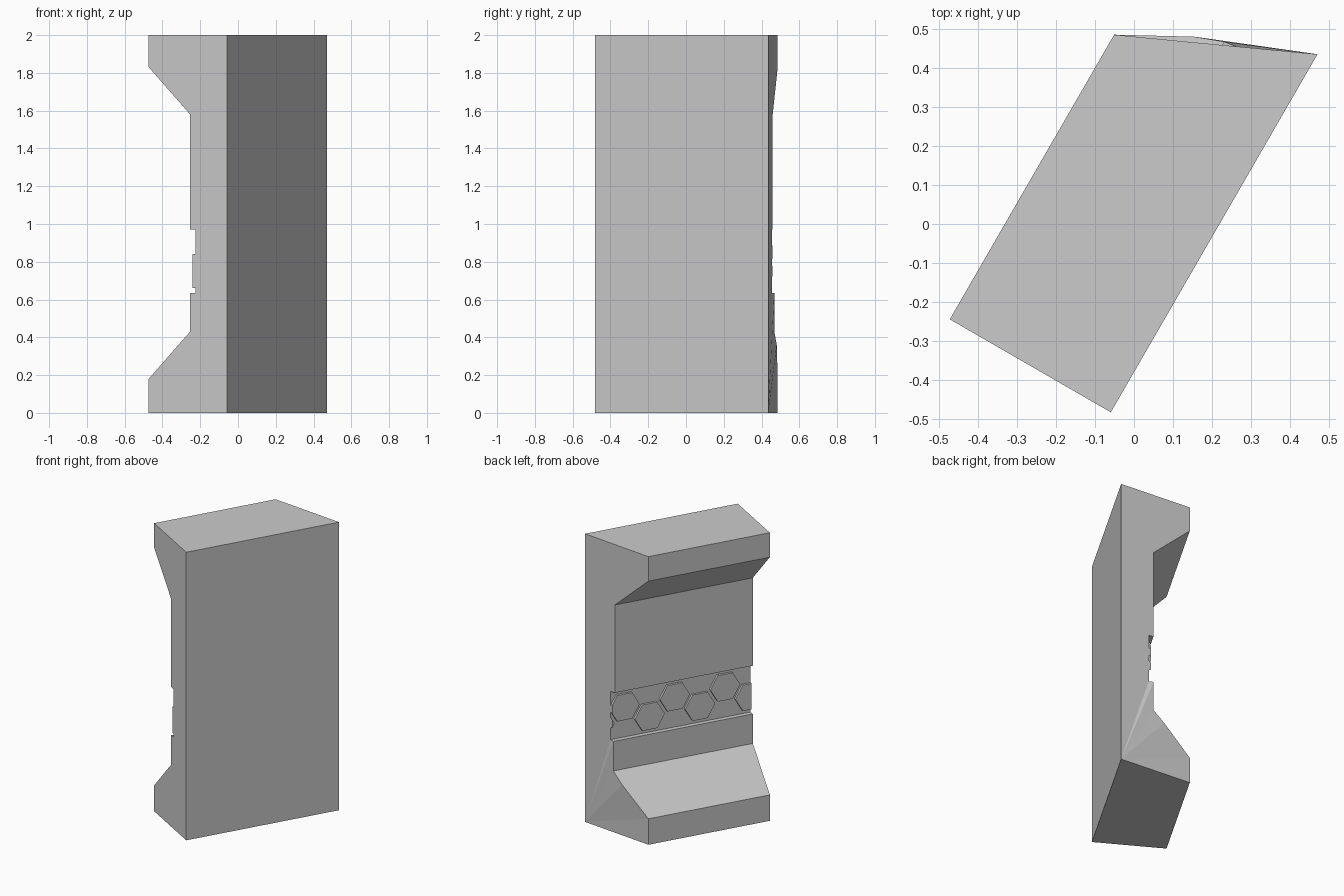
import bpy, bmesh, math
from mathutils import Matrix, Vector

if "Cube" in bpy.data.objects:
    bpy.data.objects.remove(bpy.data.objects["Cube"])

# Local frame: x = along the wall, y = towards the carved face, z = up
TURN = Matrix.Rotation(math.radians(60), 4, 'Z')
BACK, FACE, PANEL, BAND, TILE = -0.19, 0.287, 0.034, 0.002, 0.018
START = -0.448


def mitre(y):
    return 0.395 + 0.456 * (FACE - y)


def finish(bm, name):
    bmesh.ops.recalc_face_normals(bm, faces=bm.faces)
    bm.transform(TURN)
    me = bpy.data.meshes.new(name)
    bm.to_mesh(me)
    bm.free()
    ob = bpy.data.objects.new(name, me)
    bpy.context.collection.objects.link(ob)
    return ob


# Wall body: profile (depth, height, overhang past the mitred end)
profile = [(BACK, 0, 0), (FACE, 0, 0), (FACE, 0.18, 0), (0.106, 0.36, 0.016),
           (PANEL, 0.43, 0.01), (PANEL, 0.635, 0.01), (BAND, 0.635, 0),
           (BAND, 0.97, 0), (PANEL, 0.97, 0), (PANEL, 1.58, 0),
           (FACE, 1.83, 0), (FACE, 2, 0), (BACK, 2, 0)]
bm = bmesh.new()
square_end = [bm.verts.new((START, y, z)) for y, z, o in profile]
mitre_end = [bm.verts.new((mitre(y) + o, y, z)) for y, z, o in profile]
n = len(profile)
for i in range(n):
    j = (i + 1) % n
    bm.faces.new((square_end[i], square_end[j], mitre_end[j], mitre_end[i]))
bm.faces.new(square_end)
# Mitred end: fan over the uneven lower part, one flat face above
for i in range(1, 6):
    bm.faces.new((mitre_end[0], mitre_end[i], mitre_end[i + 1]))
bm.faces.new([mitre_end[0]] + mitre_end[6:])
finish(bm, "wall_body")

# Raised honeycomb tiles, trimmed flush with both ends of the wall
for k in range(7):
    cx, cz = 0.608 - k * 0.1745, 0.75 + 0.1 * (k % 2)
    bm = bmesh.new()
    ring = [bm.verts.new((cx + 0.104 * math.cos(a * math.pi / 3), BAND - 0.004,
                          cz + 0.104 * math.sin(a * math.pi / 3))) for a in range(6)]
    face = bm.faces.new(ring)
    ext = bmesh.ops.extrude_face_region(bm, geom=[face], use_keep_orig=True)
    moved = [v for v in ext["geom"] if isinstance(v, bmesh.types.BMVert)]
    bmesh.ops.translate(bm, verts=moved, vec=(0, TILE - BAND + 0.004, 0))
    for co, no in ((Vector((START, 0, 0)), Vector((-1, 0, 0))),
                   (Vector((mitre(0), 0, 0)), Vector((1, 0.456, 0)).normalized())):
        cut = bmesh.ops.bisect_plane(bm, geom=bm.verts[:] + bm.edges[:] + bm.faces[:],
                                     plane_co=co, plane_no=no, clear_outer=True)
        edges = [e for e in cut["geom_cut"] if isinstance(e, bmesh.types.BMEdge)]
        if edges:
            bmesh.ops.holes_fill(bm, edges=edges)
    finish(bm, f"hex_tile_{k + 1}")
